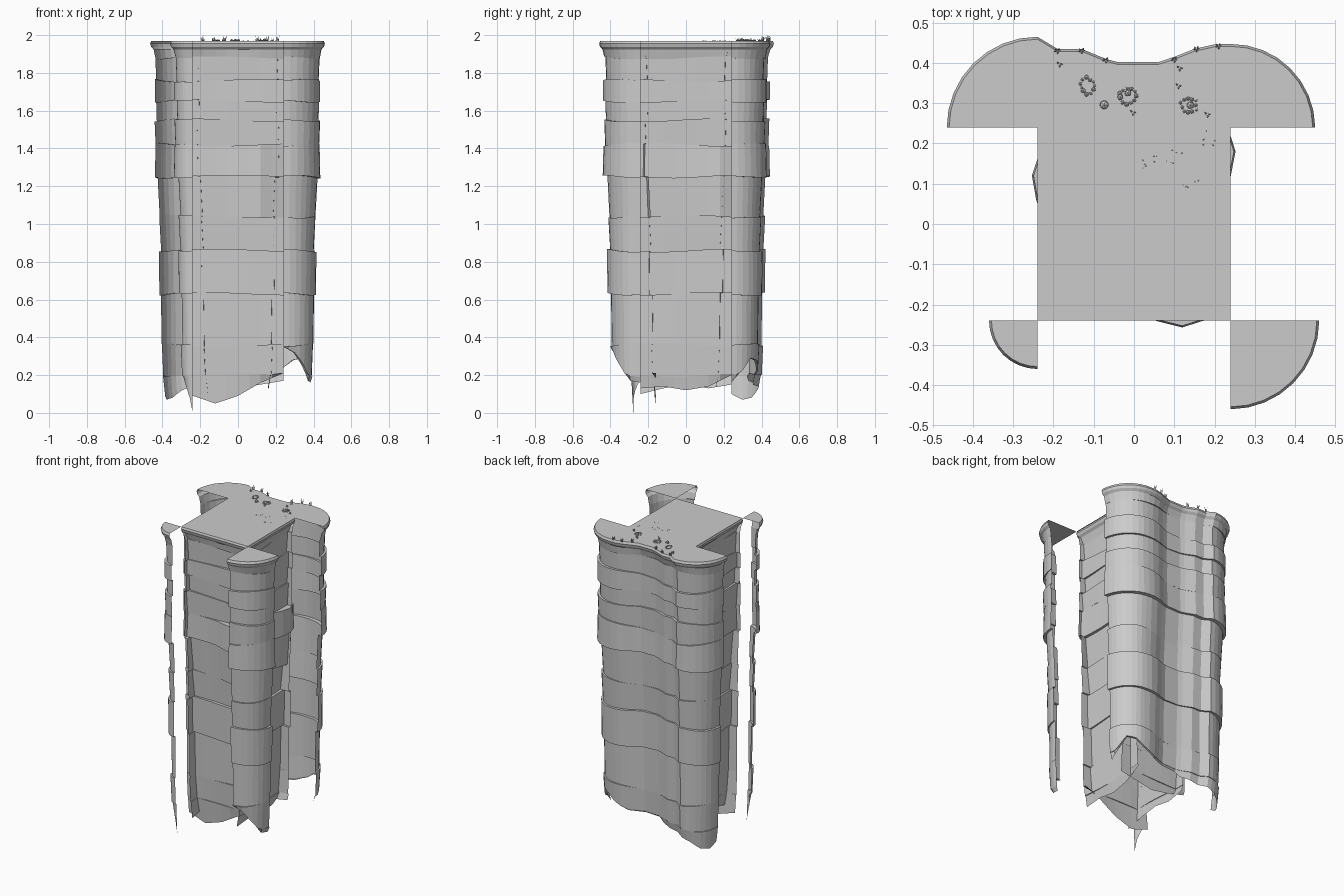
import bpy, bmesh, math, random
from mathutils import Vector

random.seed(4)
cube = bpy.data.objects.get("Cube")
if cube:
    bpy.data.objects.remove(cube, do_unlink=True)

TOP = 1.97
H = 0.24          # half width of the middle block

stone = bpy.data.materials.new("pale_grey_stone")
stone.use_nodes = True
COLOUR = (0.6, 0.6, 0.6, 1)
stone.diffuse_color = COLOUR
stone.node_tree.nodes["Principled BSDF"].inputs["Base Color"].default_value = COLOUR

# Rock layers: (top z, bottom z, inset at top, inset at bottom)
LIP = [(TOP, 0.006), (1.955, 0.0), (1.938, 0.005), (1.925, 0.018)]
BANDS = [(1.925, 1.88, .018, .028), (1.88, 1.76, .03, .035), (1.76, 1.65, .024, .024),
         (1.65, 1.55, .033, .036), (1.55, 1.42, .025, .03), (1.42, 1.25, .026, .022),
         (1.25, 1.04, .042, .053), (1.04, 0.86, .048, .058), (0.86, 0.63, .044, .047),
         (0.63, 0.36, .06, .064), (0.36, 0.2, .06, .067), (0.2, 0.0, .067, .078)]


def finish(bm, name):
    mesh = bpy.data.meshes.new(name)
    bm.to_mesh(mesh)
    bm.free()
    mesh.materials.append(stone)
    obj = bpy.data.objects.new(name, mesh)
    bpy.context.collection.objects.link(obj)
    return obj


def sample(values, t):
    """Smoothly read evenly spaced values at t in 0..1."""
    f = t * (len(values) - 1)
    i = min(int(f), len(values) - 2)
    u = f - i
    u = u * u * (3 - 2 * u)
    return values[i] * (1 - u) + values[i + 1] * u


def curtain(name, path, bottom, bulge=None):
    """Layered rock sheet hanging from a path of (point, outward normal)."""
    bm = bmesh.new()
    rows = [(z, d, -1) for z, d in LIP]
    for k, (z0, z1, d0, d1) in enumerate(BANDS):
        rows += [(z0, d0, k), (z1, d1, k)]
    grid = []
    for r, (z, d, k) in enumerate(rows):
        line = []
        for i, (p, n) in enumerate(path):
            t = i / (len(path) - 1)
            low = sample(bottom, t)
            h, inset = z, d
            if k >= 0 and r > 4:
                h += 0.008 * math.sin(6 * p.x + 9 * p.y + 1.9 * round(z * 10))
                inset += 0.003 * math.sin(11 * p.x + 7 * p.y + 2.3 * k)
            if bulge and k in (5, 6):
                inset -= 0.036 * math.exp(-((t - bulge) / 0.16) ** 2)
            if z == 0:
                h = low
            q = p - n * inset
            line.append(bm.verts.new((q.x, q.y, max(h, low))))
        grid.append(line)
    for a, b in zip(grid, grid[1:]):
        for i in range(len(path) - 1):
            bm.faces.new((a[i], b[i], b[i + 1], a[i + 1]))
    bmesh.ops.remove_doubles(bm, verts=bm.verts, dist=0.0004)
    return finish(bm, name)


def arc(cx, cy, r0, r1, start, steps=8):
    """Quarter turn from the start angle, blending two radii."""
    out = []
    for i in range(steps + 1):
        a = math.radians(start + 90 * i / steps)
        n = Vector((math.cos(a), math.sin(a)))
        r = r0 + (r1 - r0) * i / steps
        out.append((Vector((cx, cy)) + n * r, n))
    return out


def wall(angle, steps=8):
    """Straight edge of the middle block facing the given angle."""
    a = math.radians(angle)
    n = Vector((math.cos(a), math.sin(a)))
    side = Vector((-n.y, n.x))
    return [(n * H + side * H * (2 * i / steps - 1), n) for i in range(steps + 1)]


def cap(name, points):
    bm = bmesh.new()
    bm.faces.new([bm.verts.new((p[0], p[1], TOP)) for p in points])
    return finish(bm, name)


def rim(path):
    return [p - n * 0.006 for p, n in path]


# Middle block, four walls and a flat top
cap("middle_top", [(-H, -H), (H, -H), (H, H), (-H, H)])
curtain("front_wall", wall(-90), [.09, .05, .09, .16, .21], 0.74)
curtain("left_wall", wall(0), [.13, .14, .12, .14, .2], 0.85)
curtain("back_wall", wall(90), [.17, .15, .13, .15, .18])
curtain("right_wall", wall(180), [.15, .13, .15, .13, .1], 0.28)

# Rounded front corners, standing apart from the block
big = arc(H, -H, 0.22, 0.22, -90)
curtain("front_left_corner", big, [.35, .32, .25, .17, .16])
cap("front_left_corner_top", [(H, -H)] + rim(big))
small = arc(-H, -H, 0.12, 0.12, 180)
curtain("front_right_corner", small, [.18, .15, .12, .08, 0])
cap("front_right_corner_top", [(-H, -H)] + rim(small))

# Wavy back ledge between two rounded corners
back_left = arc(H, H, 0.21, 0.207, 0)
back_right = arc(-H, H, 0.225, 0.225, 90)
WAVE = [(.24, .447), (.2, .446), (.15, .435), (.1, .415), (.06, .402), (-.04, .402),
        (-.07, .41), (-.13, .435), (-.19, .435), (-.24, .465)]
wave = [(Vector(p), Vector((0, 1))) for p in WAVE]
curtain("back_left_corner", back_left, [.16, .22, .29, .28, .24])
curtain("back_ledge", wave, [.24, .2, .2, .16, .14])
curtain("back_right_corner", back_right, [.14, .12, .08, .07, .1])
cap("back_top", rim(back_left) + rim(wave)[1:-1] + rim(back_right))


# Grass tufts
def tuft(bm, x, y, height, blades):
    for i in range(blades):
        a = i * 2.4
        dx, dy = 0.004 * math.cos(a), 0.004 * math.sin(a)
        base = [bm.verts.new((x + dx + 0.003 * math.cos(b), y + dy + 0.003 * math.sin(b), TOP))
                for b in (0, 2.1, 4.2)]
        tip = bm.verts.new((x + 2.2 * dx, y + 2.2 * dy, TOP + height * (1 - 0.12 * i)))
        for j in range(3):
            bm.faces.new((base[j], base[(j + 1) % 3], tip))


bm = bmesh.new()
for x, y in [(-.19, .43), (-.13, .43), (-.07, .407), (.1, .408), (.155, .435), (.21, .442)]:
    tuft(bm, x, y, 0.03, 5)
for x, y in [(-.185, .397), (-.003, .277), (.113, .387), (.11, .343), (.182, .272)]:
    tuft(bm, x, y, 0.015, 3)
finish(bm, "grass_tufts")


# Pebble rings, loose stones and gravel
def pebble(bm, x, y, r):
    made = bmesh.ops.create_icosphere(bm, subdivisions=1, radius=r)["verts"]
    for v in made:
        v.co = (v.co.x + x, v.co.y + y, v.co.z * 0.8 + TOP + r * 0.4)


bm = bmesh.new()
for cx, cy in [(-.115, .343), (-.015, .318), (.137, .295)]:
    for i in range(11):
        a = i * math.tau / 11
        r = 0.02 * random.uniform(0.75, 1.1)
        pebble(bm, cx + r * math.cos(a), cy + r * math.sin(a), random.uniform(.004, .007))
for x, y, r in [(-.074, .296, .012), (-.034, .315, .008), (-.015, .325, .009), (.14, .295, .01)]:
    pebble(bm, x, y, r)
finish(bm, "pebbles")

bm = bmesh.new()
for cx, cy, count in [(.04, .15, 7), (.1, .165, 7), (.14, .11, 6), (.19, .21, 6)]:
    for i in range(count):
        pebble(bm, cx + random.uniform(-.02, .02), cy + random.uniform(-.02, .02), 0.002)
finish(bm, "gravel")
